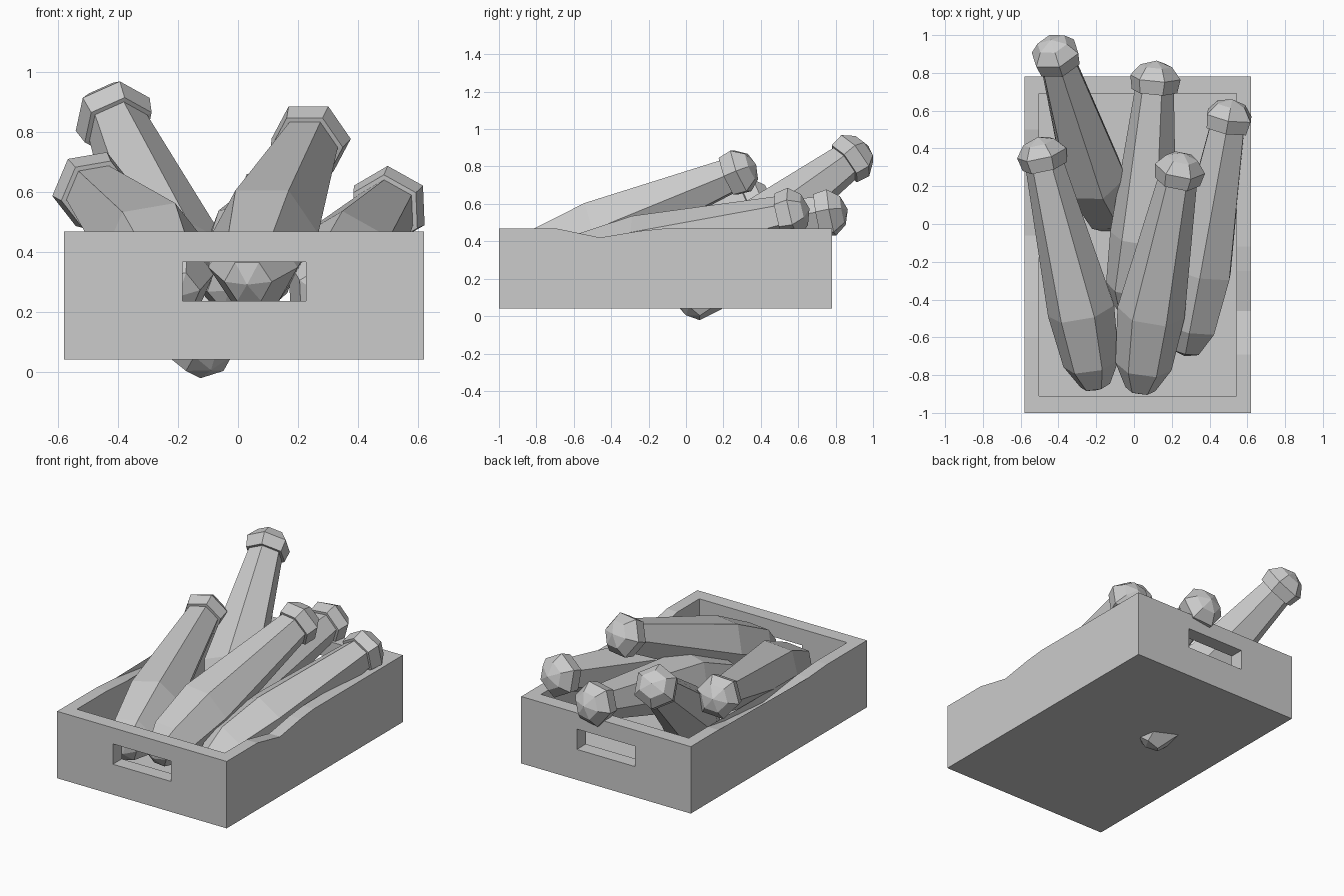
import bpy, bmesh, math
from mathutils import Vector

if "Cube" in bpy.data.objects:
    bpy.data.objects.remove(bpy.data.objects["Cube"])

X0, X1, Y0, Y1, Z0, Z1 = -0.58, 0.62, -1.0, 0.78, 0.04, 0.468
WX, WY = 0.077, 0.09          # wall thickness


def finish(name, bm):
    bmesh.ops.recalc_face_normals(bm, faces=bm.faces)
    me = bpy.data.meshes.new(name)
    bm.to_mesh(me)
    bm.free()
    ob = bpy.data.objects.new(name, me)
    bpy.context.collection.objects.link(ob)
    return ob


def bridge(bm, a, b):
    n = len(a)
    for i in range(n):
        bm.faces.new((a[i], a[(i + 1) % n], b[(i + 1) % n], b[i]))


def side_wall(name, x0, x1, worn):
    """Plank with a worn dip in its top edge, profile in y/z."""
    prof = [(Y0, Z0), (Y0, Z1)] + worn + [(Y1, Z1), (Y1, Z0)]
    bm = bmesh.new()
    a = [bm.verts.new((x0, y, z)) for y, z in prof]
    b = [bm.verts.new((x1, y, z)) for y, z in prof]
    bridge(bm, a, b)
    caps = [bm.faces.new(a), bm.faces.new(b)]
    bmesh.ops.triangulate(bm, faces=caps)
    finish(name, bm)


def end_wall(name, y0, y1):
    """Panel with a rectangular hand hole."""
    def rect(y, x0, x1, z0, z1):
        return [bm.verts.new(p) for p in ((x0, y, z0), (x1, y, z0), (x1, y, z1), (x0, y, z1))]
    bm = bmesh.new()
    outer, hole = (X0 + WX, X1 - WX, Z0, Z1), (-0.185, 0.226, 0.235, 0.365)
    loops = [rect(y0, *outer), rect(y0, *hole), rect(y1, *hole), rect(y1, *outer)]
    for i in range(4):
        bridge(bm, loops[i], loops[(i + 1) % 4])
    finish(name, bm)


# crate
side_wall("crate_right_side", X1 - WX, X1, [(-0.69, Z1), (-0.46, 0.42), (-0.25, 0.455), (-0.12, Z1)])
side_wall("crate_left_side", X0, X0 + WX, [(-0.6, Z1), (-0.41, 0.455), (-0.06, 0.41), (0.33, 0.44), (0.5, Z1)])
end_wall("crate_front", Y0, Y0 + WY)
end_wall("crate_back", Y1 - WY, Y1)
bm = bmesh.new()
bmesh.ops.create_cube(bm, size=1)
for v in bm.verts:
    v.co = (X0 + WX if v.co.x < 0 else X1 - WX,
            Y0 + WY if v.co.y < 0 else Y1 - WY,
            Z0 if v.co.z < 0 else 0.1)
finish("crate_floor", bm)


def vegetable(name, tip, bend, end, roll):
    """Six-sided bent body with a wider cap, lofted along tip-bend-end."""
    p0, p1, p2 = Vector(tip), Vector(bend), Vector(end)
    d0, d1 = (p1 - p0).normalized(), (p2 - p1).normalized()
    rest = (p2 - p1).length

    def ring(center, axis, r):
        u = Vector((0, 0, 1)).cross(axis).normalized()
        if u.x < 0:
            u = -u
        v = u.cross(axis)
        if v.z < 0:
            v = -v
        return [bm.verts.new(center + r * (u * math.cos(a) + v * math.sin(a)))
                for a in (math.radians(roll + 60 * k) for k in range(6))]

    bm = bmesh.new()
    # cap, neck, belly, blunt end
    rings = [ring(p0 + d0 * d, d0, r) for d, r in
             ((0.028, 0.085), (0.09, 0.135), (0.165, 0.122), (0.166, 0.105))]
    rings.append(ring(p1, (d0 + d1).normalized(), 0.18))
    rings += [ring(p1 + d1 * rest * f, d1, r) for f, r in ((0.66, 0.15), (0.94, 0.08))]
    for a, b in zip(rings, rings[1:]):
        bridge(bm, a, b)
    for loop, co in ((rings[0], p0), (rings[-1], p2)):
        c = bm.verts.new(co)
        for i in range(6):
            bm.faces.new((loop[i], loop[(i + 1) % 6], c))
    finish(name, bm)


# vegetables: tip, bend, end, roll
for name, *args in (
    ("vegetable_front_left", (-0.51, 0.46, 0.63), (-0.28, -0.46, 0.40), (-0.20, -0.88, 0.25), 10),
    ("vegetable_back_left", (-0.44, 0.975, 0.91), (-0.21, 0.25, 0.37), (-0.09, 0.0, 0.005), 30),
    ("vegetable_back_middle", (0.12, 0.865, 0.57), (0.05, -0.07, 0.40), (-0.03, -0.48, 0.27), 8),
    ("vegetable_right", (0.52, 0.66, 0.575), (0.355, -0.25, 0.36), (0.27, -0.70, 0.26), 30),
    ("vegetable_front_middle", (0.26, 0.375, 0.81), (0.09, -0.47, 0.46), (0.03, -0.90, 0.29), 0),
):
    vegetable(name, *args)
